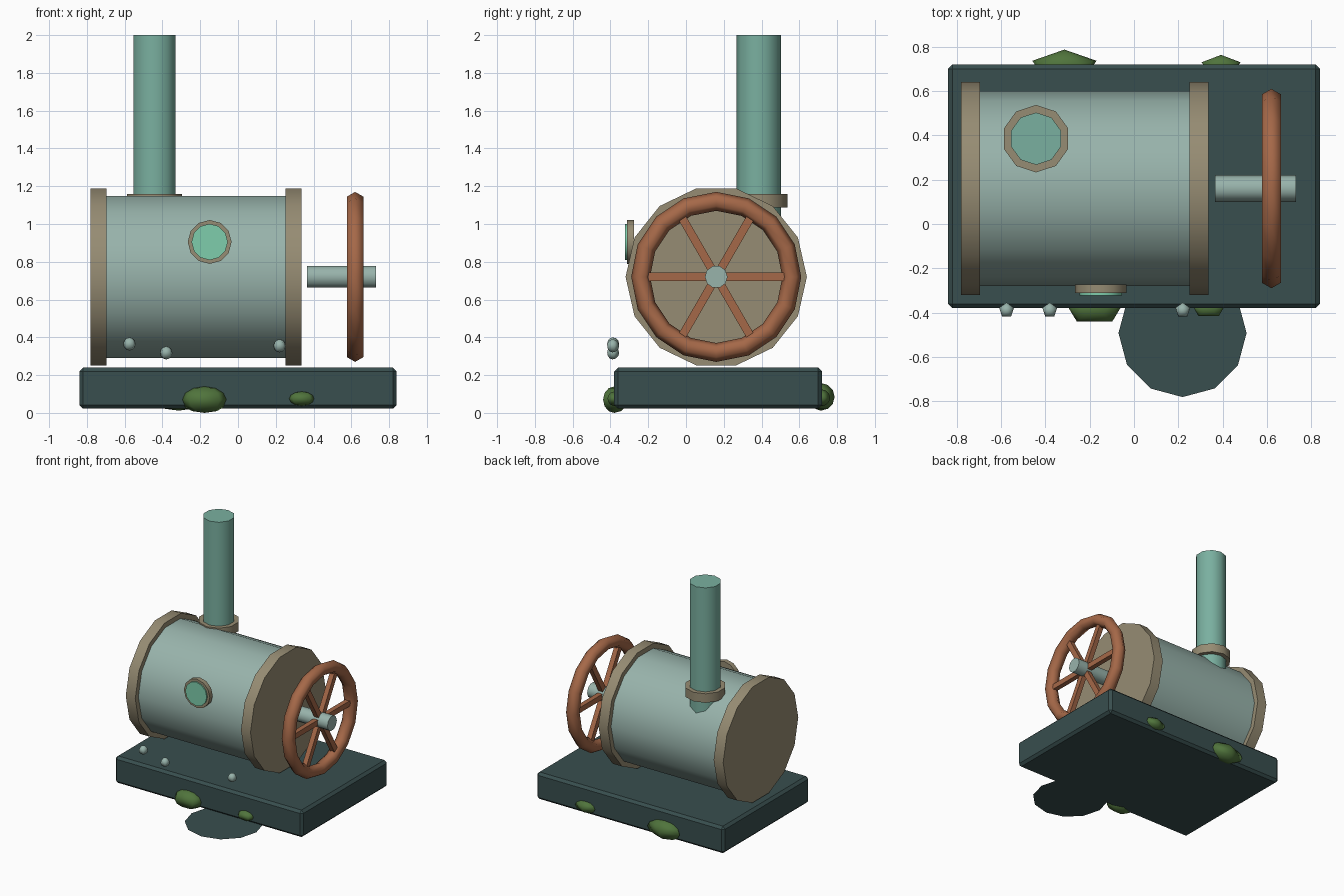
import bpy
import math
from mathutils import Matrix

cube = bpy.data.objects.get("Cube")
if cube:
    bpy.data.objects.remove(cube, do_unlink=True)


def material(name, rgb):
    """Flat material from 0-255 display values, stored as linear."""
    lin = [((c / 255 + 0.055) / 1.055) ** 2.4 for c in rgb] + [1.0]
    mat = bpy.data.materials.new(name)
    mat.use_nodes = True
    mat.diffuse_color = lin
    mat.node_tree.nodes["Principled BSDF"].inputs["Base Color"].default_value = lin
    return mat


slate = material("dark slate", (56, 78, 78))
steel = material("pale steel", (152, 179, 171))
brass = material("dull brass", (150, 140, 115))
verdigris = material("verdigris", (122, 176, 160))
glass = material("green glass", (126, 205, 172))
copper = material("copper", (165, 104, 72))
moss = material("moss green", (80, 116, 60))


def finish(name, mat, angle=None):
    obj = bpy.context.object
    obj.name = name
    obj.data.materials.append(mat)
    if angle:
        bpy.ops.object.shade_smooth_by_angle(angle=math.radians(angle))
    return obj


def cylinder(name, mat, sides, radius, center, length, axis="Z"):
    turn = {"X": (0, math.pi / 2, 0), "Y": (math.pi / 2, 0, 0), "Z": (0, 0, 0)}[axis]
    bpy.ops.mesh.primitive_cylinder_add(vertices=sides, radius=radius, depth=length,
                                        location=center, rotation=turn)
    return finish(name, mat, 50)


def box(name, mat, center, size):
    bpy.ops.mesh.primitive_cube_add(size=1, location=center)
    bpy.context.object.scale = size
    bpy.ops.object.transform_apply(location=False, rotation=False, scale=True)
    return finish(name, mat)


def blob(name, mat, center, radii):
    """Five-sided smooth ellipsoid with one corner towards the back."""
    bpy.ops.mesh.primitive_uv_sphere_add(segments=5, ring_count=6, radius=1, location=center)
    obj = finish(name, mat)
    rim = max(obj.data.vertices, key=lambda v: v.co.xy.length).co
    obj.data.transform(Matrix.Rotation(math.pi / 2 - math.atan2(rim.y, rim.x), 4, "Z"))
    obj.data.transform(Matrix.Diagonal((*radii, 1)))
    obj.data.polygons.foreach_set("use_smooth", [True] * len(obj.data.polygons))
    return obj


AXIS_Y, AXIS_Z = 0.16, 0.72

# Base slab with chamfered edges, and the flat disc on the ground
base = box("base", slate, (0, 0.17, 0.131), (1.68, 1.1, 0.218))
bevel = base.modifiers.new("chamfer", "BEVEL")
bevel.width = 0.02
bevel.segments = 1

bpy.ops.mesh.primitive_circle_add(vertices=12, radius=0.289, fill_type="NGON",
                                  location=(0.219, -0.492, 0.027))
finish("ground_disc", slate)

# Boiler drum and its end caps
cylinder("boiler", steel, 14, 0.44, (-0.22, AXIS_Y, AXIS_Z), 1.0, "X")
for side, x in (("right", -0.738), ("left", 0.293)):
    cylinder(side + "_end_cap", brass, 14, 0.48, (x, AXIS_Y, AXIS_Z), 0.085, "X")

# Chimney and collar
cylinder("chimney", verdigris, 10, 0.118, (-0.442, 0.385, 1.45), 1.1)
cylinder("chimney_collar", brass, 10, 0.152, (-0.442, 0.385, 1.123), 0.073)

# Round gauge on the front
cylinder("gauge_ring", brass, 12, 0.116, (-0.15, -0.293, 0.905), 0.038, "Y")
cylinder("gauge_glass", glass, 12, 0.096, (-0.15, -0.3, 0.905), 0.044, "Y")

# Axle and flywheel with three full-width spoke bars
WHEEL_X = 0.62
cylinder("axle", steel, 10, 0.06, (0.548, AXIS_Y, AXIS_Z), 0.365, "X")
bpy.ops.mesh.primitive_torus_add(major_segments=16, minor_segments=6, major_radius=0.4,
                                 minor_radius=0.05, location=(WHEEL_X, AXIS_Y, AXIS_Z),
                                 rotation=(0, math.pi / 2, 0))
finish("flywheel_rim", copper, 70)
for i in range(3):
    spoke = box(f"spoke_{i + 1}", copper, (WHEEL_X, AXIS_Y, AXIS_Z), (0.04, 0.76, 0.044))
    spoke.rotation_euler.x = i * math.pi / 3

# Small rivets in front of the drum
for i, (x, z) in enumerate(((-0.575, 0.365), (-0.38, 0.318), (0.22, 0.355))):
    blob(f"rivet_{i + 1}", steel, (x, -0.389, z), (0.035, 0.035, 0.035))

# Moss clumps on the front and back of the base
blob("front_moss_large", moss, (-0.178, -0.38, 0.07), (0.137, 0.073, 0.07))
blob("front_moss_small", moss, (0.337, -0.38, 0.075), (0.078, 0.044, 0.038))
blob("back_moss_large", moss, (-0.314, 0.714, 0.085), (0.152, 0.073, 0.073))
blob("back_moss_small", moss, (0.393, 0.715, 0.08), (0.092, 0.048, 0.045))
